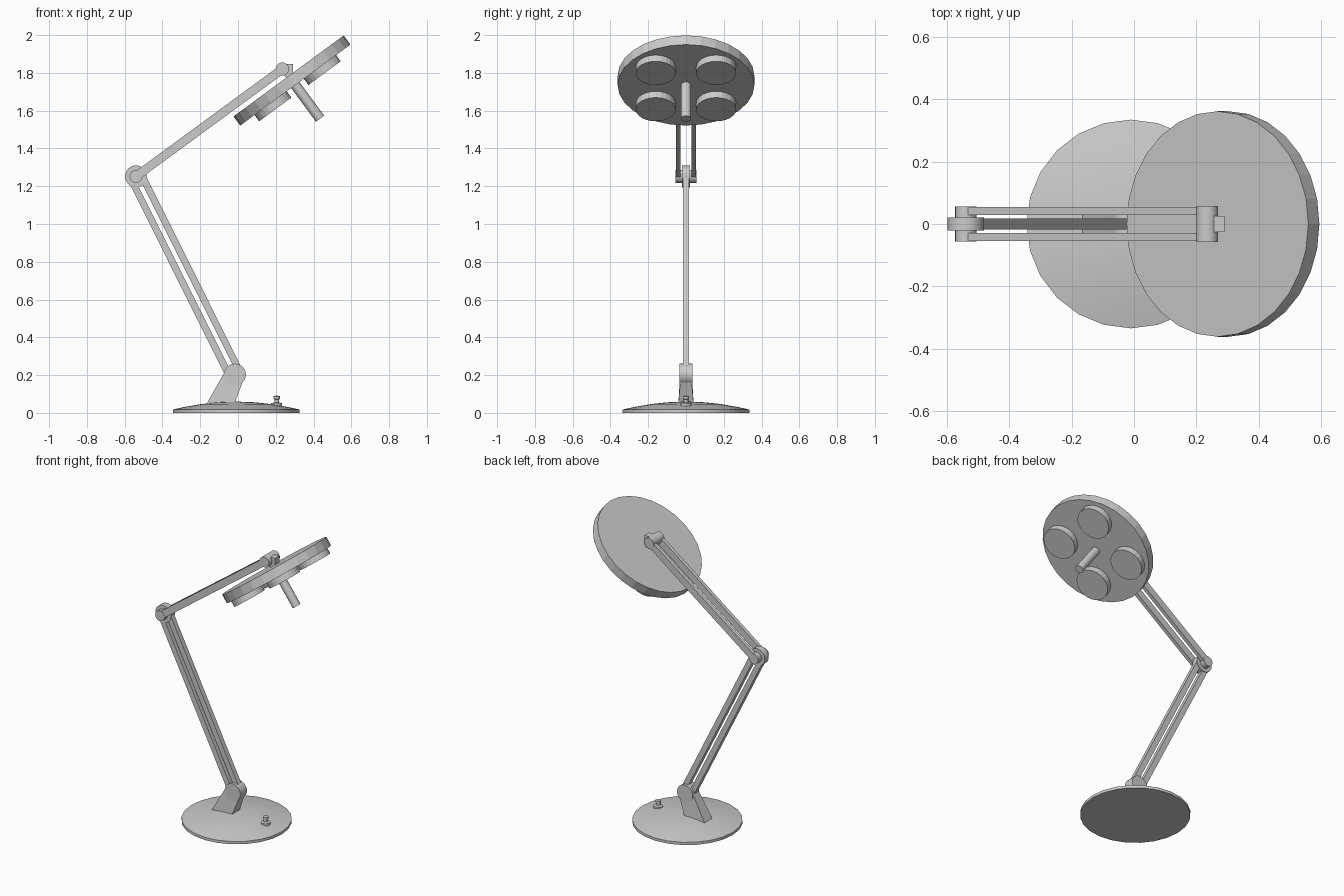
import bpy, bmesh, math
from mathutils import Vector, Matrix

if "Cube" in bpy.data.objects:
    bpy.data.objects.remove(bpy.data.objects["Cube"])


def finish(name, bm, smooth=False):
    bmesh.ops.recalc_face_normals(bm, faces=bm.faces)
    mesh = bpy.data.meshes.new(name)
    bm.to_mesh(mesh)
    bm.free()
    ob = bpy.data.objects.new(name, mesh)
    bpy.context.collection.objects.link(ob)
    if smooth:
        bpy.ops.object.select_all(action='DESELECT')
        ob.select_set(True)
        bpy.context.view_layer.objects.active = ob
        bpy.ops.object.shade_smooth_by_angle(angle=math.radians(30))
    return ob


def cylinder(name, a, b, r, sides=24, smooth=True):
    a, b = Vector(a), Vector(b)
    d = b - a
    m = Matrix.Translation((a + b) / 2) @ d.to_track_quat('Z', 'Y').to_matrix().to_4x4()
    bm = bmesh.new()
    bmesh.ops.create_cone(bm, cap_ends=True, segments=sides, radius1=r, radius2=r,
                          depth=d.length, matrix=m)
    return finish(name, bm, smooth)


def pivot(name, x, z, r, half):
    return cylinder(name, (x, -half, z), (x, half, z), r)


def slab(name, profile, y0, y1):
    """Extrude an xz outline between two y positions."""
    bm = bmesh.new()
    f = bm.faces.new([bm.verts.new((x, y0, z)) for x, z in profile])
    ext = bmesh.ops.extrude_face_region(bm, geom=[f])
    vs = [v for v in ext['geom'] if isinstance(v, bmesh.types.BMVert)]
    bmesh.ops.translate(bm, vec=(0, y1 - y0, 0), verts=vs)
    return finish(name, bm)


def bar(name, p, q, width, offset, y0, y1):
    p, q = Vector(p), Vector(q)
    d = (q - p).normalized()
    n = Vector((-d.y, d.x))
    lo, hi = n * (offset - width / 2), n * (offset + width / 2)
    return slab(name, [p + lo, q + lo, q + hi, p + hi], y0, y1)


def lathe(name, profile, x, sides, smooth=True):
    bm = bmesh.new()
    vs = [bm.verts.new((r, 0, z)) for r, z in profile]
    edges = [bm.edges.new(e) for e in zip(vs, vs[1:])]
    bmesh.ops.spin(bm, geom=vs + edges, cent=(0, 0, 0), axis=(0, 0, 1),
                   angle=math.tau, steps=sides, use_duplicate=False)
    bmesh.ops.remove_doubles(bm, verts=bm.verts, dist=1e-4)
    bmesh.ops.translate(bm, vec=(x, 0, 0), verts=bm.verts)
    return finish(name, bm, smooth)


FOOT, ELBOW, NECK = (-0.016, 0.203), (-0.54, 1.252), (0.235, 1.82)

# Domed base and switch
lathe("base", [(0, 0), (0.335, 0), (0.335, 0.018), (0.27, 0.032), (0.19, 0.046),
               (0.1, 0.056), (0, 0.06)], -0.01, 24)
lathe("switch", [(0, 0.035), (0.029, 0.035), (0.029, 0.052), (0.012, 0.055),
                 (0.012, 0.07), (0.017, 0.073), (0.017, 0.088), (0, 0.092)], 0.205, 16)

# Base bracket, flared toward the bottom
bracket = slab("base_bracket", [(-0.168, 0.045), (-0.02, 0.045), (0.025, 0.165),
                                (-0.066, 0.225)], -0.03, 0.03)
for v in bracket.data.vertices:
    if v.co.z < 0.1:
        v.co.y *= 1.35
pivot("base_pivot", *FOOT, 0.058, 0.035)

# Lower arm: two rods side by side
for i, off in enumerate((-0.03, 0.03)):
    bar(f"lower_arm_{i}", FOOT, ELBOW, 0.036, off, -0.017, 0.017)

# Elbow
pivot("elbow_disc", *ELBOW, 0.058, 0.021)
pivot("elbow_pin", *ELBOW, 0.034, 0.056)

# Upper arm: a flat bar on each side
for i, s in enumerate((-1, 1)):
    bar(f"upper_arm_{i}", ELBOW, NECK, 0.046, 0, s * 0.029, s * 0.054)

# Neck joint and bracket
pivot("neck_pin", *NECK, 0.035, 0.057)
slab("neck_bracket", [(0.235, 1.847), (0.29, 1.847), (0.29, 1.79), (0.262, 1.77),
                      (0.225, 1.8)], -0.025, 0.025)

# Tilted lamp head with four lights and a handle
tilt = math.radians(36.3)
along = Vector((math.cos(tilt), 0, math.sin(tilt)))
down = Vector((math.sin(tilt), 0, -math.cos(tilt)))
top = Vector((0.268, 0, 1.784))
cylinder("lamp_head", top, top + down * 0.06, 0.362, 28, False)
for i, s in enumerate((-1, 1)):
    for j, t in enumerate((-1, 1)):
        c = top + along * 0.162 * s + Vector((0, 0.16 * t, 0))
        cylinder(f"light_{i}{j}", c + down * 0.05, c + down * 0.101, 0.106, 24, False)
cylinder("handle", top + down * 0.05, top + down * 0.281, 0.027, 16)
